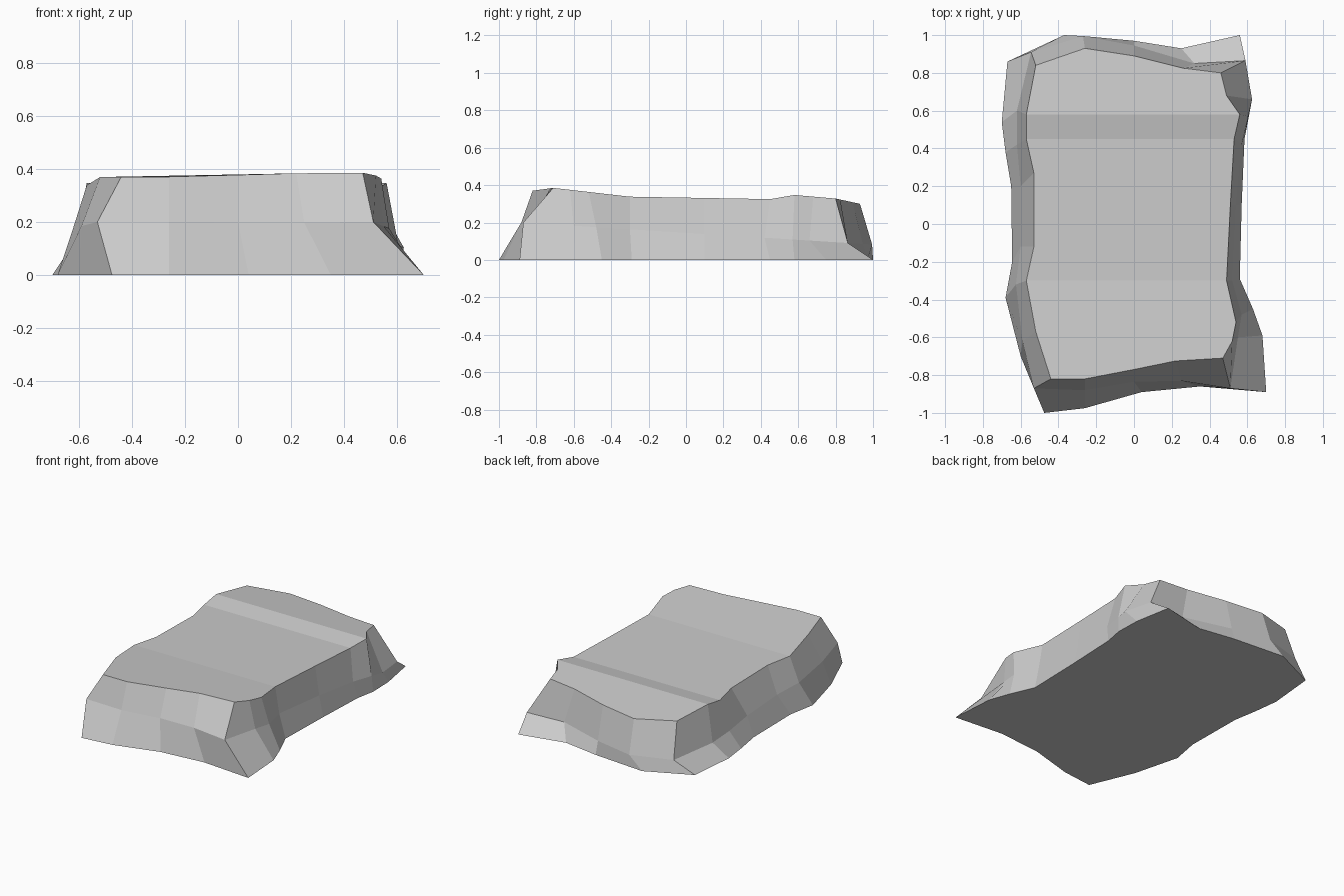
import bpy, bmesh

if "Cube" in bpy.data.objects:
    bpy.data.objects.remove(bpy.data.objects["Cube"])

# Matching outlines (x, y), counter-clockwise from the front left corner
TOP = [(-.44, -.82), (-.26, -.82), (0, -.77), (.22, -.725), (.47, -.71), (.52, -.62),
       (.54, -.52), (.49, -.3), (.51, .1), (.53, .45), (.56, .58), (.49, .68),
       (.46, .8), (.26, .825), (0, .89), (-.26, .93), (-.52, .84), (-.57, .58),
       (-.57, .45), (-.53, .27), (-.53, -.12), (-.57, -.3), (-.52, -.57)]
MIDDLE = [(-.53, -.87), (-.26, -.88), (0, -.835), (.25, -.83), (.51, -.87), (.55, -.6),
          (.57, -.48), (.52, -.3), (.54, .1), (.57, .42), (.605, .57), (.625, .66),
          (.59, .865), (.32, .85), (0, .945), (-.27, .995), (-.545, .91), (-.62, .6),
          (-.62, .42), (-.6, .2), (-.6, -.12), (-.625, -.32), (-.59, -.62)]
BOTTOM = [(-.475, -1), (-.26, -.975), (.04, -.89), (.35, -.86), (.7, -.89), (.68, -.59),
          (.63, -.45), (.56, -.29), (.57, .1), (.585, .45), (.61, .58), (.605, .75),
          (.56, 1), (.25, .93), (0, .97), (-.37, 1), (-.67, .86), (-.7, .54),
          (-.68, .38), (-.65, .2), (-.645, -.2), (-.68, -.39), (-.6, -.7)]
# Height of the upper face along y
HEIGHT = [(-.82, .37), (-.71, .385), (-.3, .338), (.45, .325), (.58, .347), (.8, .328), (.93, .3)]


def top_z(y):
    for (a, za), (b, zb) in zip(HEIGHT, HEIGHT[1:]):
        if y <= b:
            return za + (zb - za) * (y - a) / (b - a)
    return HEIGHT[-1][1]


def middle_z(y):
    return .145 - .063 * y


bm = bmesh.new()
rings = [[bm.verts.new((x, y, height(y))) for x, y in outline]
         for outline, height in ((BOTTOM, lambda y: 0), (MIDDLE, middle_z), (TOP, top_z))]

# Chipped side walls
n = len(TOP)
for low, high in zip(rings, rings[1:]):
    for i in range(n):
        j = (i + 1) % n
        bm.faces.new((low[i], low[j], high[j], high[i]))

# Flat base and creased upper face
bm.faces.new(rings[0][::-1])
bm.faces.new(rings[2])
for a, b in ((7, 21), (9, 18), (10, 17)):
    bmesh.ops.connect_verts(bm, verts=[rings[2][a], rings[2][b]])
bmesh.ops.recalc_face_normals(bm, faces=bm.faces)

mesh = bpy.data.meshes.new("stone_slab")
bm.to_mesh(mesh)
bm.free()
bpy.context.collection.objects.link(bpy.data.objects.new("stone_slab", mesh))
